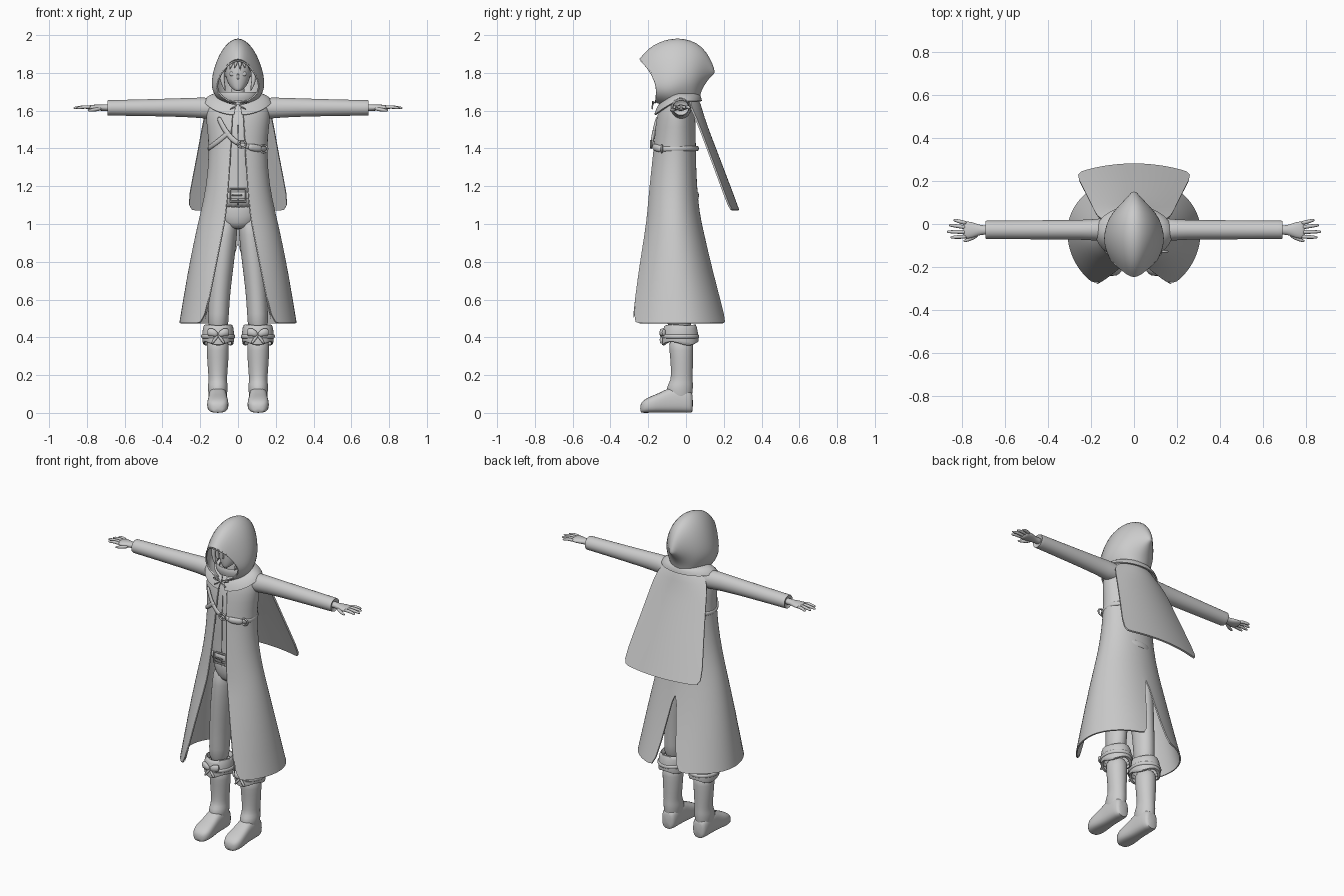
import bpy, bmesh
from math import sin, cos, pi, radians
from mathutils import Vector


def loft(name, rings, closed=True, cap=True, mirror=False, sub=1, solid=0):
    bm = bmesh.new()
    rows = [[bm.verts.new(p) for p in r] for r in rings]
    n = len(rings[0])
    for a, b in zip(rows, rows[1:]):
        for i in range(n if closed else n - 1):
            j = (i + 1) % n
            bm.faces.new((a[i], a[j], b[j], b[i]))
    if closed and cap:
        bm.faces.new(rows[0][::-1])
        bm.faces.new(rows[-1])
    bmesh.ops.remove_doubles(bm, verts=bm.verts, dist=0.0002)
    bmesh.ops.recalc_face_normals(bm, faces=bm.faces)
    me = bpy.data.meshes.new(name)
    bm.to_mesh(me)
    bm.free()
    ob = bpy.data.objects.new(name, me)
    bpy.context.collection.objects.link(ob)
    if mirror:
        ob.modifiers.new("mirror", 'MIRROR')
    if sub:
        ob.modifiers.new("sub", 'SUBSURF').levels = sub
    if solid:
        s = ob.modifiers.new("solid", 'SOLIDIFY')
        s.thickness = solid
        s.offset = 0
    return ob


def ring(c, r1, r2, axis='z', n=16, e=1.0):
    pts = []
    for i in range(n):
        a = 2 * pi * i / n
        u, v = [r * abs(f) ** e * (1 if f >= 0 else -1) for r, f in ((r1, cos(a)), (r2, sin(a)))]
        d = {'x': (0, u, v), 'y': (u, 0, v), 'z': (u, v, 0)}[axis]
        pts.append(Vector(c) + Vector(d))
    return pts


def tube(name, pts, radii, tall=1.0, loop=False, mirror=False, n=8, up=(0, 0, 1), sub=1):
    """Tube along a path; 'tall' stretches the section along the up direction."""
    pts = [Vector(p) for p in pts]
    if not isinstance(radii, (list, tuple)):
        radii = [radii] * len(pts)
    rings, m = [], len(pts)
    for i, p in enumerate(pts):
        t = pts[(i + 1) % m] - pts[i - 1] if loop else pts[min(i + 1, m - 1)] - pts[max(i - 1, 0)]
        t.normalize()
        s = t.cross(Vector(up)).normalized()
        w = s.cross(t)
        rings.append([p + radii[i] * (s * cos(2 * pi * k / n) + w * tall * sin(2 * pi * k / n))
                      for k in range(n)])
    if loop:
        rings.append([v.copy() for v in rings[0]])
    return loft(name, rings, cap=not loop, mirror=mirror, sub=sub)


# Boots
loft("boot_foot", [ring((.107, y, h / 2), w, h / 2, 'y', 16, .7) for y, w, h in (
    (.037, .03, .10), (.025, .046, .12), (-.03, .05, .145), (-.09, .05, .135), (-.13, .053, .11),
    (-.19, .06, .088), (-.226, .05, .068), (-.243, .025, .045))], mirror=True)
loft("boot_shaft", [ring((.107, y, z), rx, ry) for z, rx, y, ry in (
    (.05, .045, -.03, .06), (.10, .05, -.034, .068), (.135, .055, -.033, .072), (.165, .05, -.025, .062),
    (.19, .05, -.022, .058), (.26, .056, -.022, .06), (.33, .06, -.025, .064), (.40, .06, -.028, .068))],
    mirror=True)

# Folded boot cuffs with tied straps
cuff = []
for z, r, ry, k in ((.44, .06, .066, 0), (.475, .07, .078, .004), (.455, .083, .09, .004),
                    (.40, .086, .098, .006), (.362, .084, .102, .010), (.368, .07, .08, .010)):
    cuff.append([p + Vector((0, 0, k * cos(3 * 2 * pi * i / 24 + pi / 2)))
                 for i, p in enumerate(ring((.105, -.031, z), r, ry, n=24))])
loft("boot_cuff", cuff, cap=False, mirror=True)
tube("cuff_strap", ring((.105, -.031, .405), .085, .096, n=20), .008, 1.6, True, True, 6)
for s in (-1, 1):
    tube("cuff_bow", [(.105, -.13, .41), (.105 + s * .03, -.132, .43), (.105 + s * .058, -.112, .425)],
         [.008, .015, .016], 1.6, mirror=True)
    tube("cuff_tie_end", [(.105, -.13, .41), (.105 + s * .022, -.133, .385), (.105 + s * .034, -.13, .365)],
         [.007, .009, .006], mirror=True)

# Trousers and body
loft("trouser_leg", [ring((x, -.035, z), rx, ry) for z, x, rx, ry in (
    (1.06, .06, .06, .085), (.95, .066, .064, .09), (.80, .083, .064, .085), (.65, .097, .058, .074),
    (.52, .104, .056, .068), (.42, .106, .055, .064))], mirror=True)
loft("trouser_hips", [ring((0, -.042, z), rx, ry) for z, rx, ry in (
    (.97, .05, .06), (1.0, .115, .09), (1.08, .128, .096), (1.13, .122, .095))])
loft("vest", [ring((0, y, z), rx, ry, n=24) for z, y, rx, ry in (
    (1.07, -.045, .135, .115), (1.15, -.05, .128, .108), (1.25, -.052, .13, .103),
    (1.4, -.055, .137, .102), (1.52, -.052, .14, .095), (1.6, -.045, .12, .075), (1.66, -.04, .06, .05))])
tube("vest_seam", [(0, -.163, 1.08), (0, -.16, 1.2), (0, -.16, 1.4), (0, -.15, 1.55)], .003, n=6)
loft("neck", [ring((0, -.05, z), r, r) for z, r in ((1.6, .045), (1.67, .036), (1.76, .036))])

# Waist belt and buckle
tube("waist_belt", ring((0, -.05, 1.15), .134, .114, n=24), .006, 3.5, True, n=8)
tube("belt_buckle", [(x, -.178, z) for x, z in ((-.042, 1.12), (.042, 1.12), (.042, 1.185), (-.042, 1.185))],
     .007, loop=True, n=6, up=(0, 1, 0), sub=0)
tube("buckle_prong", [(-.04, -.18, 1.152), (0, -.182, 1.153), (.025, -.18, 1.152)], .005, n=6)

# Long coat: open in front, slit at the back
coat = []
for z, rx, cy, rf, rb, fx, bx in (
        (1.675, .09, -.04, .06, .05, .02, 0), (1.655, .15, -.04, .08, .07, .025, 0),
        (1.60, .17, -.045, .10, .088, .03, 0), (1.52, .162, -.05, .11, .098, .035, 0),
        (1.40, .148, -.055, .115, .103, .04, 0), (1.2, .163, -.06, .136, .113, .052, 0),
        (1.05, .198, -.06, .15, .13, .066, 0), (.97, .217, -.06, .162, .147, .08, 0),
        (.75, .263, -.05, .224, .188, .125, .03), (.475, .308, -.035, .302, .253, .18, .07)):
    a0, a1 = -pi / 2, pi / 2
    from_x = lambda x: pi / 2 - x / rx * (1 + (x / rx) ** 2 / 6)
    a0, a1 = -from_x(fx), from_x(bx)
    row = []
    for i in range(15):
        a = a0 + (a1 - a0) * i / 14
        x = rx * cos(a) if not (i == 14 and bx == 0) else 0
        row.append((x, cy + (rf if a < 0 else rb) * sin(a), z))
    coat.append(row)
loft("long_coat", coat, closed=False, mirror=True, sub=1, solid=.008)
tube("coat_front_edge", [r[0] for r in coat[1:]], .0055, mirror=True, n=6)

# Sleeves and hands
loft("sleeve", [ring((x, -.027, z), ry, rz, 'x') for x, ry, rz, z in (
    (.09, .06, .045, 1.61), (.15, .055, .06, 1.612), (.22, .046, .053, 1.617), (.45, .046, .046, 1.616),
    (.66, .043, .042, 1.615), (.69, .044, .042, 1.615), (.694, .041, .039, 1.615),
    (.68, .03, .03, 1.615))], mirror=True)
loft("palm", [ring((x, -.028, 1.616), ry, rz, 'x', 12) for x, ry, rz in (
    (.66, .022, .02), (.70, .022, .018), (.725, .026, .017), (.755, .04, .017), (.785, .042, .014),
    (.795, .036, .009))], mirror=True)
for y0, y1, x1 in ((.003, .018, .842), (-.017, -.006, .862), (-.038, -.036, .872), (-.058, -.062, .855)):
    tube("finger", [(.775, y0, 1.617), (.81, (y0 + y1) / 2, 1.621), (x1 - .01, y1, 1.615), (x1, y1, 1.613)],
         [.011, .01, .008, .004], mirror=True)
tube("thumb", [(.725, -.045, 1.612), (.75, -.065, 1.606), (.785, -.078, 1.602), (.795, -.08, 1.601)],
     [.012, .011, .008, .004], mirror=True)

# Head and face
loft("head", [ring((0, y, z), rx, ry, n=20) for z, rx, y, ry in (
    (1.703, .012, -.125, .012), (1.718, .034, -.105, .036), (1.745, .056, -.08, .066), (1.79, .069, -.065, .083),
    (1.84, .075, -.06, .086), (1.885, .066, -.055, .078), (1.92, .035, -.05, .045))])
tube("nose", [(0, -.144, 1.80), (0, -.153, 1.775), (0, -.143, 1.765)], [.004, .008, .005], up=(1, 0, 0))
tube("mouth", [(-.014, -.137, 1.741), (0, -.143, 1.739), (.014, -.137, 1.741)], .003, n=6)
loft("eye", [ring((.031, y, 1.795), w, h, 'y', 12) for y, w, h in (
    (-.125, .016, .014), (-.137, .015, .013), (-.14, .006, .006))], mirror=True)

# Hair locks
loft("hair_cap", [ring((0, -.045, z), rx, ry, n=16) for z, rx, ry in (
    (1.76, .07, .07), (1.81, .083, .083), (1.86, .085, .092), (1.90, .07, .082), (1.925, .03, .04))])
for x0, x1, z1 in ((-.055, -.072, 1.80), (-.03, -.045, 1.815), (-.008, -.02, 1.82), (.01, .012, 1.808),
                   (.03, .038, 1.82), (.055, .07, 1.80)):
    y1 = -.158 + abs(x1) * .4
    tube("hair_fringe", [(x0 * .6, -.10, 1.91), (x0, y1 - .004, 1.865), (x1, y1, z1)],
         [.016, .017, .002], 1.0, n=6)
for dy, z1 in ((-.125, 1.70), (-.095, 1.72)):
    tube("hair_side_lock", [(.066, dy + .02, 1.87), (.085, dy, 1.80), (.083, dy, 1.75), (.066, dy - .006, z1)],
         [.014, .018, .014, .002], n=6, up=(0, 1, 0), mirror=True)

# Hood: half-arches from the face opening to the back point
hood = [
    [(0, -.258, 1.882), (.055, -.215, 1.847), (.095, -.175, 1.79), (.12, -.15, 1.725), (.09, -.155, 1.67), (.012, -.16, 1.635)],
    [(0, -.195, 1.965), (.07, -.155, 1.91), (.118, -.12, 1.82), (.143, -.10, 1.73), (.125, -.10, 1.675), (.08, -.09, 1.64)],
    [(0, -.05, 2.014), (.082, -.04, 1.95), (.128, -.035, 1.84), (.142, -.03, 1.75), (.12, -.03, 1.69), (.09, -.03, 1.64)],
    [(0, .10, 1.965), (.06, .08, 1.915), (.098, .06, 1.83), (.107, .05, 1.76), (.09, .045, 1.70), (.065, .04, 1.64)],
    [(0, .165, 1.81), (.025, .135, 1.80), (.04, .112, 1.775), (.04, .09, 1.74), (.035, .072, 1.70), (.025, .06, 1.64)],
    [(0, .165, 1.81), (0, .14, 1.79), (0, .115, 1.762), (0, .092, 1.73), (0, .076, 1.70), (0, .064, 1.64)]]
loft("hood", hood, closed=False, mirror=True, sub=2, solid=.008)
tube("hood_rim", [Vector(p) + Vector((0, -.001, 0)) for p in hood[0][:0:-1]] +
     [(0, -.248, 1.872)] + [(-x, y - .001, z) for x, y, z in hood[0][1:]], .006, n=6, up=(0, 1, 0))

# Collar over the shoulders
collar = []
for rx, ry, z, drop in ((.085, .09, 1.69, .045), (.13, .108, 1.69, .07), (.165, .12, 1.672, .085),
                        (.178, .124, 1.65, .075)):
    collar.append([(rx * cos(a) if i < 12 else 0, -.042 + ry * sin(a), z - drop * max(0, -sin(a)) ** 1.3)
                   for i, a in enumerate(radians(-84 + 174 * k / 12) for k in range(13))])
loft("collar", collar, closed=False, mirror=True, solid=.008)
loft("neck_roll", [ring((0, y, z), rx, ry, n=20) for z, rx, ry, y in (
    (1.65, .10, .09, -.04), (1.68, .112, .10, -.038), (1.70, .105, .095, -.036))], cap=False)

# Neck tie
for s in (-1, 1):
    tube("neck_tie_loop", [(0, -.174, 1.637), (s * .03, -.178, 1.652), (s * .062, -.165, 1.643),
                           (s * .03, -.178, 1.633)], [.005, .007, .006, .004], loop=True, n=6, up=(0, 1, 0))
    tube("neck_tie_end", [(0, -.175, 1.637), (s * .02, -.18, 1.618), (s * .045, -.178, 1.607)], .005, n=6)

# Back cape
cape = []
for z, y, w, b in ((1.67, .055, .09, .03), (1.635, .075, .155, .06), (1.57, .09, .18, .04), (1.45, .135, .20, .04),
                   (1.25, .212, .238, .042), (1.073, .278, .274, .045)):
    cape.append([(w * t / 5, y - b * (t / 5) ** 2, z) for t in range(6)])
loft("back_cape", cape, closed=False, mirror=True, solid=.01)


# Chest straps
def on_chest(a, z):
    a = radians(a)
    return (.158 * cos(a), -.058 + .122 * sin(a), z)


tube("chest_strap", [on_chest(a, z) for a, z in (
    (-88, 1.425), (-65, 1.405), (-40, 1.397), (-15, 1.397), (15, 1.40), (40, 1.40), (65, 1.40), (90, 1.40),
    (115, 1.40), (140, 1.40), (165, 1.40), (190, 1.40), (210, 1.415), (230, 1.44), (247, 1.475), (255, 1.49))],
    .009, 1.6)
tube("shoulder_strap", [on_chest(a, z) for a, z in (
    (-84, 1.42), (-98, 1.44), (-110, 1.475), (-122, 1.52), (-132, 1.57))], .009, 1.7)
for x, z in ((.02, 1.422), (.135, 1.398)):
    y = -.185 if x < .1 else -.128
    tube("strap_ring", ring((x, y, z), .022, .02, 'y', 12), .006, loop=True, n=6, up=(0, 1, 0))
tube("strap_pad", [on_chest(a, z) for a, z in ((-72, 1.412), (-55, 1.402), (-35, 1.397))], .014, 1.5)

# Bake modifiers and shade smoothly with crisp edges
bpy.ops.object.select_all(action='SELECT')
bpy.context.view_layer.objects.active = bpy.context.selected_objects[0]
bpy.ops.object.convert(target='MESH')
bpy.ops.object.shade_smooth_by_angle(angle=radians(45))
